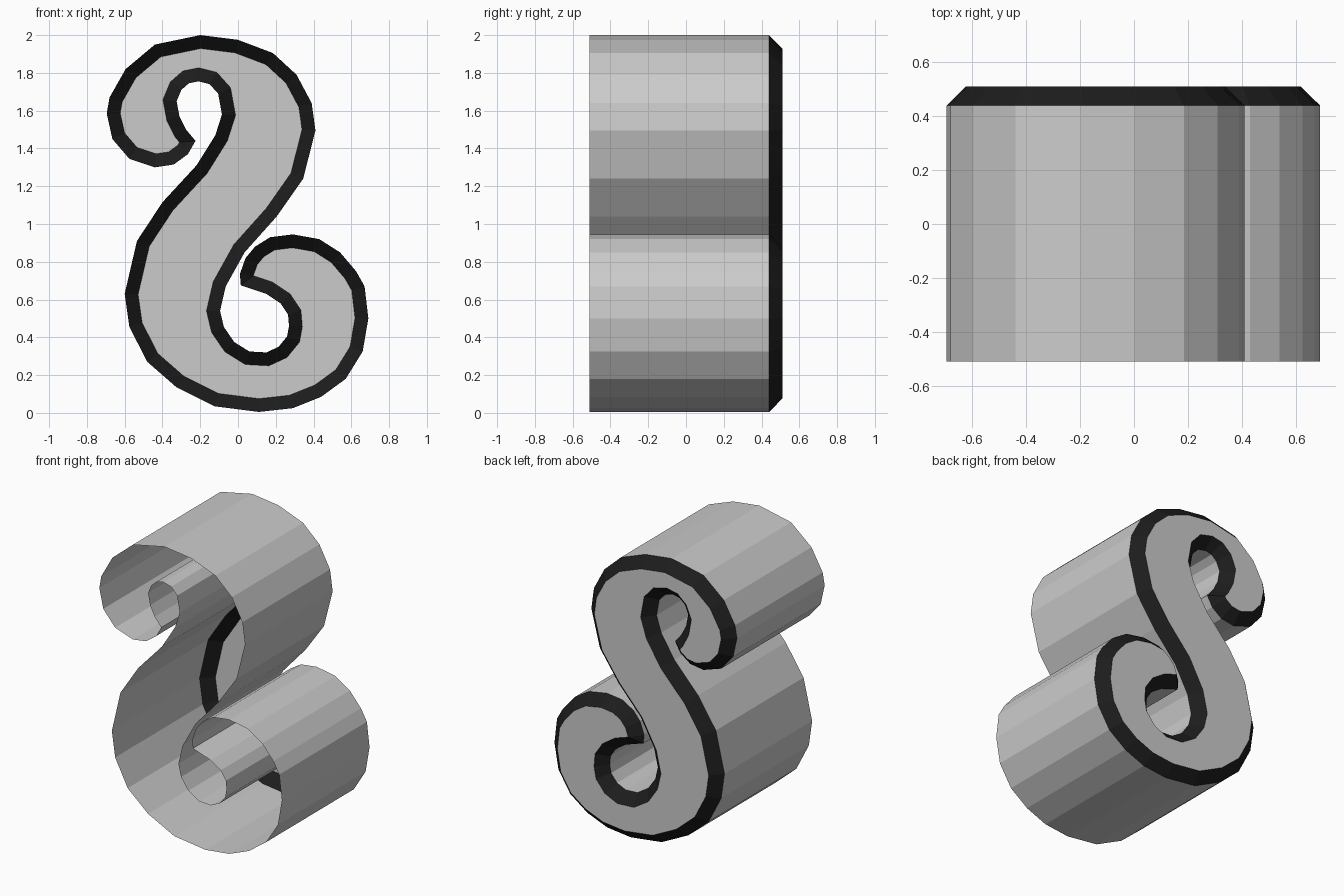
import bpy
from mathutils import Vector

if "Cube" in bpy.data.objects:
    bpy.data.objects.remove(bpy.data.objects["Cube"])

FRONT, RIM, BACK, INSET = -0.51, 0.44, 0.51, 0.07

# Scroll outline (x, z), starting at the upper curl tip
OUTLINE = [Vector(p) for p in [
    # upper curl, inside
    (-.225, 1.44), (-.275, 1.50), (-.31, 1.57), (-.325, 1.65), (-.30, 1.71), (-.26, 1.745),
    (-.21, 1.755), (-.15, 1.74), (-.105, 1.69), (-.085, 1.58), (-.12, 1.47),
    # left side of stem, around the bottom
    (-.22, 1.31), (-.40, 1.115), (-.535, .91), (-.60, .63), (-.575, .455), (-.48, .27),
    (-.325, .135), (-.125, .035), (.11, .005), (.29, .025), (.44, .085), (.57, .18),
    (.66, .325), (.69, .50), (.67, .67), (.625, .75), (.54, .85), (.43, .92),
    (.29, .945), (.17, .93), (.09, .88), (.04, .82), (.01, .735),
    # lower curl tip and inside
    (.015, .675), (.15, .63), (.225, .58), (.265, .52), (.27, .46), (.26, .405),
    (.215, .35), (.15, .32), (.06, .325), (-.02, .375), (-.075, .455), (-.095, .54), (-.065, .67),
    # right side of stem, over the top
    (.035, .85), (.205, 1.04), (.345, 1.24), (.41, 1.495), (.39, 1.64), (.31, 1.79),
    (.185, 1.905), (0, 1.975), (-.20, 2), (-.44, 1.95), (-.595, 1.82), (-.68, 1.67),
    (-.695, 1.585), (-.665, 1.45), (-.575, 1.345), (-.44, 1.30), (-.34, 1.315), (-.265, 1.37),
]]


def inset(points, d):
    """Mitred inward offset of a closed loop."""
    n = len(points)
    area = sum(points[i - 1].cross(points[i]) for i in range(n))
    side = 1 if area > 0 else -1
    out = []
    for i, p in enumerate(points):
        a = (p - points[i - 1]).normalized()
        b = (points[(i + 1) % n] - p).normalized()
        na, nb = Vector((-a.y, a.x)) * side, Vector((-b.y, b.x)) * side
        out.append(p + (na + nb) * d / max(1 + na.dot(nb), 0.5))
    return out


def ring(points, y):
    return [(p.x, y, p.y) for p in points]


def make(name, verts, faces, mat=None):
    me = bpy.data.meshes.new(name)
    me.from_pydata(verts, [], faces)
    ob = bpy.data.objects.new(name, me)
    bpy.context.collection.objects.link(ob)
    if mat:
        me.materials.append(mat)


n = len(OUTLINE)
cap = inset(OUTLINE, INSET)
ccw = sum(OUTLINE[i - 1].cross(OUTLINE[i]) for i in range(n)) > 0
band = [(i, (i + 1) % n, n + (i + 1) % n, n + i) for i in range(n)]
loop = list(range(n))
if ccw:
    loop.reverse()
else:
    band = [f[::-1] for f in band]

black = bpy.data.materials.new("black_rim")
black.diffuse_color = (0.012, 0.012, 0.012, 1)
black.use_nodes = True
black.node_tree.nodes["Principled BSDF"].inputs["Base Color"].default_value = black.diffuse_color

# open-fronted side wall, dark chamfer, flat back face
make("side_wall", ring(OUTLINE, FRONT) + ring(OUTLINE, RIM), band)
make("chamfer_rim", ring(OUTLINE, RIM) + ring(cap, BACK), band, black)
make("back_face", ring(cap, BACK), [loop])
